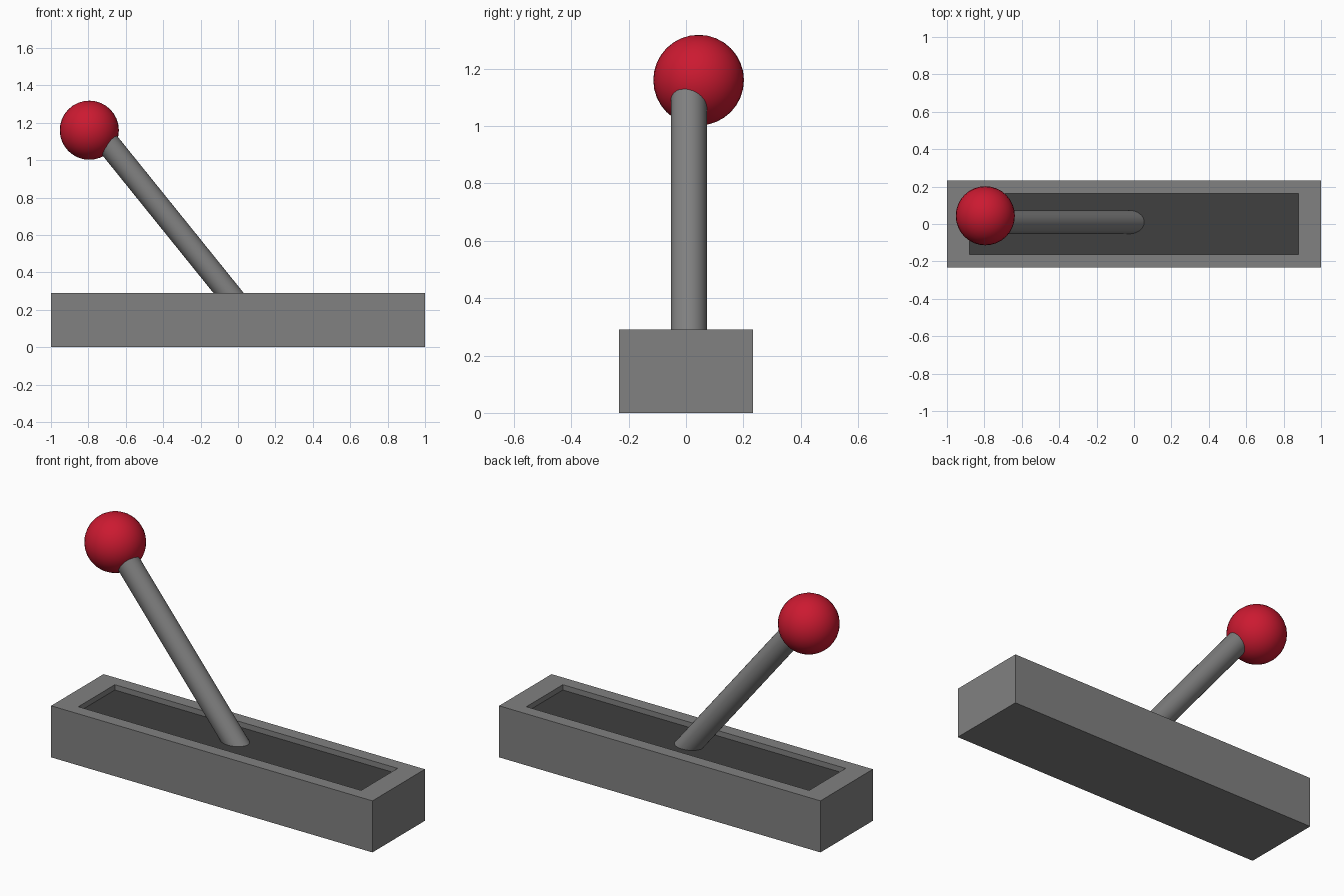
import bpy, bmesh
from mathutils import Vector, Matrix

if "Cube" in bpy.data.objects:
    bpy.data.objects.remove(bpy.data.objects["Cube"])


def material(name, rgb):
    m = bpy.data.materials.new(name)
    m.diffuse_color = (*rgb, 1)
    m.use_nodes = True
    m.node_tree.nodes["Principled BSDF"].inputs["Base Color"].default_value = m.diffuse_color
    return m


def finish(bm, name, mats=(), smooth=False):
    mesh = bpy.data.meshes.new(name)
    bm.to_mesh(mesh)
    bm.free()
    for m in mats:
        mesh.materials.append(m)
    obj = bpy.data.objects.new(name, mesh)
    bpy.context.collection.objects.link(obj)
    if smooth:
        bpy.ops.object.select_all(action='DESELECT')
        obj.select_set(True)
        bpy.context.view_layer.objects.active = obj
        bpy.ops.object.shade_smooth_by_angle()
    return obj


grey = material("grey", (0.22, 0.22, 0.22))
dark = material("dark", (0.05, 0.05, 0.05))
red = material("red", (0.6, 0.01, 0.03))

# Base: box with a shallow dark recess in its top
bm = bmesh.new()
bmesh.ops.create_cube(bm, size=1, matrix=Matrix.Translation((0, 0, 0.145))
                      @ Matrix.Diagonal((2, 0.466, 0.29, 1)))
top = max(bm.faces, key=lambda f: f.calc_center_median().z)
bmesh.ops.inset_region(bm, faces=[top], thickness=0.1)
for v in top.verts:
    v.co.x = 0.88 if v.co.x > 0 else -0.88
floor = bmesh.ops.extrude_discrete_faces(bm, faces=[top])["faces"][0]
for v in floor.verts:
    v.co.z -= 0.03
floor.material_index = 1
finish(bm, "base", (grey, dark))

# Lever: slanted rod from under the recess floor into the knob
start, end = Vector((0.03, 0.01, 0.19)), Vector((-0.72, 0.01, 1.12))
axis = end - start
bm = bmesh.new()
bmesh.ops.create_cone(bm, cap_ends=True, segments=32, radius1=0.063, radius2=0.063,
                      depth=axis.length,
                      matrix=Matrix.Translation((start + end) / 2)
                      @ axis.to_track_quat('Z', 'Y').to_matrix().to_4x4())
finish(bm, "lever", (grey,), True)

# Knob: red ball
bm = bmesh.new()
bmesh.ops.create_uvsphere(bm, u_segments=32, v_segments=16, radius=0.158,
                          matrix=Matrix.Translation((-0.795, 0.044, 1.16)))
finish(bm, "knob", (red,), True)
